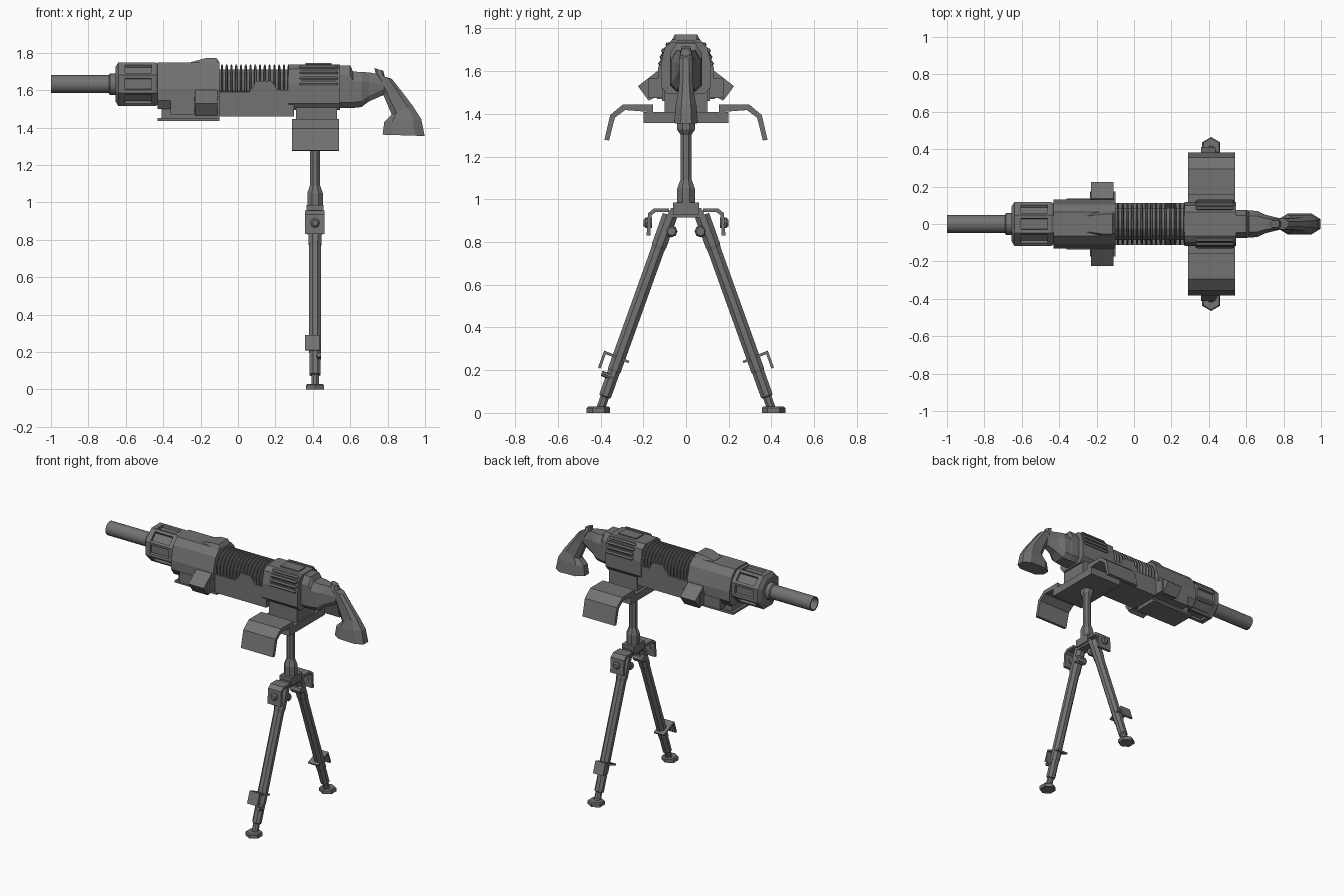
import bpy, bmesh
from math import cos, sin, pi
from mathutils import Vector

CZ = 1.632    # barrel axis height
PX = 0.412    # x of the stand

# Dark gunmetal used everywhere
METAL = bpy.data.materials.new("dark_metal")
METAL.diffuse_color = (0.17, 0.17, 0.17, 1)


def skin(name, rings, closed=False):
    """Skin a list of equal-length point rings; cap ends, or join last to first."""
    bm = bmesh.new()
    vs = [[bm.verts.new(p) for p in r] for r in rings]
    pairs = list(zip(vs, vs[1:])) + ([(vs[-1], vs[0])] if closed else [])
    n = len(vs[0])
    for a, b in pairs:
        for i in range(n):
            j = (i + 1) % n
            bm.faces.new((a[i], a[j], b[j], b[i]))
    if not closed:
        bm.faces.new(vs[0])
        bm.faces.new(vs[-1])
    bmesh.ops.recalc_face_normals(bm, faces=bm.faces)
    me = bpy.data.meshes.new(name)
    bm.to_mesh(me)
    bm.free()
    me.materials.append(METAL)
    ob = bpy.data.objects.new(name, me)
    bpy.context.collection.objects.link(ob)
    return ob


def prism_x(name, prof, x0, x1):
    """Extrude a (y, z) profile along x."""
    return skin(name, [[(x, y, z) for y, z in prof] for x in (x0, x1)])


def box(name, x0, x1, y0, y1, z0, z1):
    return prism_x(name, [(y0, z0), (y1, z0), (y1, z1), (y0, z1)], x0, x1)


def both(half):
    """Mirror a right-hand (y, z) half profile, listed top to bottom."""
    return half + [(-y, z) for y, z in reversed(half)]


def lathe_x(name, steps, n, rot=0.0, closed=False, cz=CZ):
    """Turned shape along x from (x, radius) steps."""
    return skin(name, [[(x, r * cos(rot + 2 * pi * i / n), cz + r * sin(rot + 2 * pi * i / n))
                        for i in range(n)] for x, r in steps], closed)


def rod(name, a, b, steps, n=8, rot=0.0):
    """Turned shape between two points from (fraction, radius) steps."""
    a, b = Vector(a), Vector(b)
    d = (b - a).normalized()
    u = Vector((1, 0, 0)) if abs(d.x) < 0.9 else Vector((0, 1, 0))
    u = (u - d * u.dot(d)).normalized()
    v = d.cross(u)
    return skin(name, [[a + (b - a) * t + (u * cos(rot + 2 * pi * i / n) + v * sin(rot + 2 * pi * i / n)) * r
                        for i in range(n)] for t, r in steps])


# Barrel: hollow tube with a collar
barrel = lathe_x("barrel", [(-0.64, 0.048), (-1, 0.048), (-1, 0.04), (-0.64, 0.04)], 24, closed=True)
lathe_x("barrel_collar", [(-0.69, 0.05), (-0.685, 0.058), (-0.63, 0.058)], 24)
bpy.ops.object.select_all(action='DESELECT')
barrel.select_set(True)
bpy.context.view_layer.objects.active = barrel
bpy.ops.object.shade_smooth_by_angle()

# Octagonal muzzle cage: core, end rings and corner bars
R8, T8 = 0.126, pi / 8
lathe_x("cage_core", [(-0.62, 0.108), (-0.43, 0.108)], 8, T8)
lathe_x("cage_front_ring", [(-0.655, 0.1), (-0.64, R8), (-0.605, R8)], 8, T8)
lathe_x("cage_rear_ring", [(-0.462, R8), (-0.44, R8), (-0.425, 0.115)], 8, T8)
for i in range(8):
    bar = []
    for da, r in ((-0.13, 0.1), (-0.13, 0.118), (0, R8), (0.13, 0.118), (0.13, 0.1)):
        a = T8 + i * pi / 4 + da
        bar.append((r * cos(a), CZ + r * sin(a)))
    prism_x(f"cage_bar_{i}", bar, -0.61, -0.455)

# Front housing with top hump and under rail
prism_x("front_housing", both([(0.065, 1.748), (0.105, 1.705), (0.132, 1.61), (0.132, 1.545), (0.1, 1.5)]),
        -0.43, -0.1)
skin("top_hump", [[(x, s * w, z) for s, z in ((-1, 1.73), (1, 1.73), (0.7, t), (-0.7, t))]
                  for x, w, t in ((-0.25, 0.06, 1.75), (-0.17, 0.075, 1.772), (-0.115, 0.075, 1.772), (-0.1, 0.07, 1.75))])
box("under_rail", -0.41, -0.1, -0.075, 0.075, 1.445, 1.51)
box("under_rail_lip", -0.43, -0.1, -0.09, 0.09, 1.435, 1.45)
for s in (-1, 1):
    box(f"side_step_{s}", -0.36, -0.12, min(s * 0.06, s * 0.135), max(s * 0.06, s * 0.135), 1.47, 1.545)
    prism_x(f"side_pod_{s}", [(s * 0.1, 1.58), (s * 0.135, 1.6), (s * 0.225, 1.53), (s * 0.175, 1.462), (s * 0.1, 1.5)],
            -0.23, -0.11)
    box(f"pod_pad_{s}", -0.235, -0.1, min(s * 0.1, s * 0.175), max(s * 0.1, s * 0.175), 1.475, 1.565)

# Cooling fins around a core
lathe_x("fin_core", [(-0.11, 0.088), (0.28, 0.088)], 12, pi / 12, cz=1.625)
for i in range(15):
    x = -0.092 + i * 0.0255
    lathe_x(f"cooling_fin_{i}", [(x, 0.105), (x + 0.003, 0.115), (x + 0.009, 0.115), (x + 0.012, 0.105)],
            12, pi / 12, cz=1.625)

# Lower receiver, with a raised middle on its top edge
low = [(-0.1, 1.46), (0.3, 1.46), (0.3, 1.6), (0.21, 1.6), (0.18, 1.65), (0.1, 1.65), (0.06, 1.59), (-0.1, 1.59)]
skin("lower_receiver", [[(x, y, z) for x, z in low] for y in (-0.112, 0.112)])

# Rear receiver with side slats
rear = [(0.065, 1.737), (0.1, 1.712), (0.118, 1.63), (0.118, 1.53), (0.09, 1.495)]
prism_x("rear_receiver", both(rear), 0.27, 0.545)
box("rear_top_plate", 0.36, 0.5, -0.04, 0.04, 1.73, 1.745)
for s in (-1, 1):
    for i, (y, z) in enumerate(((0.085, 1.724), (0.105, 1.696), (0.112, 1.666), (0.119, 1.636))):
        rod(f"slat_{s}_{i}", (0.33, s * y, z), (0.535, s * y, z),
            [(0, 0.007), (0.04, 0.012), (0.96, 0.012), (1, 0.007)], 6)

# Tail neck tapering into the grip
skin("tail_neck", [[(x, s * w, z) for s, z in ((0.6, t), (1, t - 0.05), (1, b + 0.03), (0.6, b),
                                               (-0.6, b), (-1, b + 0.03), (-1, t - 0.05), (-0.6, t))]
                   for x, w, t, b in ((0.53, 0.075, 1.732, 1.505), (0.6, 0.075, 1.732, 1.505), (0.615, 0.072, 1.7, 1.505),
                                      (0.66, 0.07, 1.697, 1.51), (0.7, 0.05, 1.695, 1.54), (0.78, 0.03, 1.68, 1.575))])

# Grip: chamfered sections (front x, z, back x, z, half width)
grip = []
for fx, fz, bx, bz, w in ((0.73, 1.718, 0.777, 1.703, 0.02), (0.735, 1.69, 0.785, 1.672, 0.028),
                          (0.742, 1.67, 0.823, 1.66, 0.03), (0.775, 1.58, 0.878, 1.59, 0.03),
                          (0.822, 1.47, 0.935, 1.515, 0.036), (0.782, 1.43, 0.98, 1.445, 0.048),
                          (0.773, 1.362, 0.998, 1.355, 0.056)):
    f, b = Vector((fx, 0, fz)), Vector((bx, 0, bz))
    grip.append([f.lerp(b, t) + Vector((0, k * w, 0)) for t, k in
                 ((0, 0.45), (0.22, 1), (0.78, 1), (1, 0.45), (1, -0.45), (0.78, -1), (0.22, -1), (0, -0.45))])
skin("grip", grip)

# Mount: block, cradle plate and curved side guards
box("mount_block", 0.31, 0.53, -0.1, 0.1, 1.405, 1.51)
box("cradle_plate", 0.29, 0.54, -0.2, 0.2, 1.358, 1.41)
for s in (-1, 1):
    guard = [(0.155, 1.445), (0.295, 1.445), (0.355, 1.395), (0.382, 1.278),
             (0.36, 1.276), (0.333, 1.382), (0.285, 1.418), (0.155, 1.408)]
    prism_x(f"side_guard_{s}", [(s * y, z) for y, z in guard], 0.29, 0.54)

# Post and stand head
rod("post", (PX, 0, 0.97), (PX, 0, 1.37),
    [(0, 0.045), (0.2, 0.045), (0.31, 0.028), (0.83, 0.028), (0.89, 0.045), (1, 0.045)], 8, T8)
box("stand_head", PX - 0.045, PX + 0.045, -0.06, 0.06, 0.93, 0.985)
prism_x("head_wedge", [(-0.095, 0.915), (0.095, 0.915), (0.07, 0.96), (-0.07, 0.96)], PX - 0.035, PX + 0.035)

# Two legs, each with hinge clamp, bolts, clip and hexagonal foot
for s in (-1, 1):
    clamp = [(0.08, 0.958), (0.15, 0.958), (0.178, 0.935), (0.185, 0.83),
             (0.167, 0.83), (0.162, 0.925), (0.142, 0.94), (0.08, 0.94)]
    prism_x(f"hinge_clamp_{s}", [(s * y, z) for y, z in clamp], PX - 0.053, PX + 0.05)
    rod(f"clamp_bolt_{s}", (PX, s * 0.16, 0.89), (PX, s * 0.198, 0.89), [(0, 0.025), (0.75, 0.025), (1, 0.016)], 8)
    rod(f"hinge_knob_{s}", (PX - 0.04, s * 0.068, 0.85), (PX + 0.04, s * 0.068, 0.85),
        [(0, 0.02), (0.15, 0.028), (0.85, 0.028), (1, 0.02)], 8)
    rod(f"leg_{s}", (PX, s * 0.075, 0.925), (PX, s * 0.4, 0.02),
        [(0, 0.038), (0.155, 0.038), (0.175, 0.034), (0.8, 0.034), (0.81, 0.031), (0.935, 0.031),
         (0.94, 0.022), (1, 0.022)], 8, T8)
    clip = [(0.265, 0.243), (0.383, 0.292), (0.412, 0.212), (0.4, 0.207), (0.376, 0.275), (0.27, 0.233)]
    prism_x(f"leg_clip_{s}", [(s * y, z) for y, z in clip], PX - 0.053, PX + 0.025)
    rod(f"foot_{s}", (PX, s * 0.41, 0), (PX, s * 0.41, 0.03), [(0, 0.055), (0.75, 0.055), (1, 0.048)], 6, pi / 6)
rod("leg_pin", (PX + 0.02, -0.34, 0.165), (PX + 0.02, -0.395, 0.185), [(0, 0.013), (1, 0.013)], 8)
